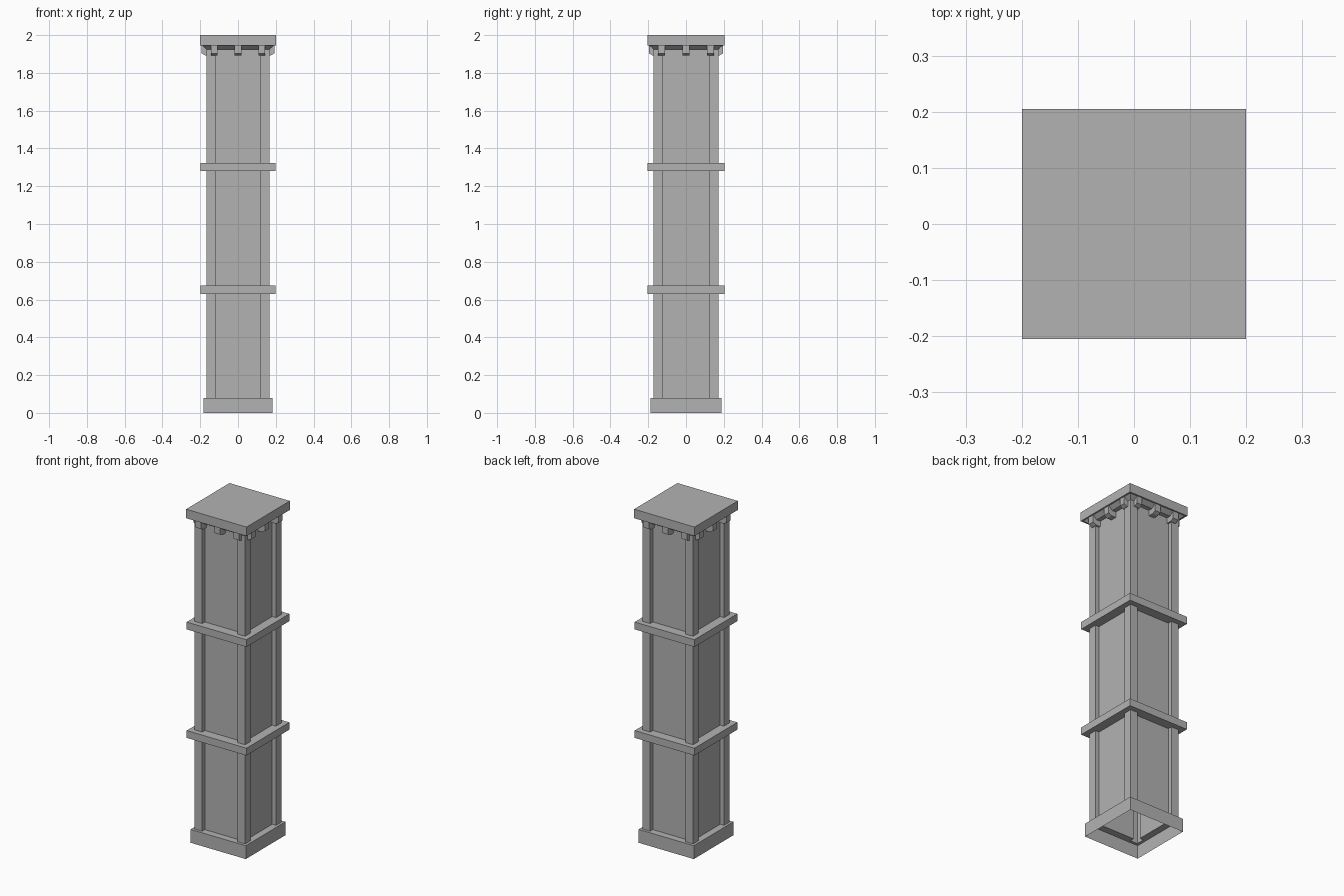
import bpy, bmesh
from math import pi
from mathutils import Matrix, Vector

cube = bpy.data.objects.get("Cube")
if cube:
    bpy.data.objects.remove(cube, do_unlink=True)

stone = bpy.data.materials.new("grey stone")
stone.use_nodes = True
GREY = (0.45, 0.45, 0.45, 1)
stone.diffuse_color = GREY
stone.node_tree.nodes["Principled BSDF"].inputs["Base Color"].default_value = GREY

POST, GAP, PANEL = 0.167, 0.118, 0.142   # post face, post inner edge, recessed panel
DEPTH = 1.025                            # slightly deeper than wide


def finish(bm, name):
    bmesh.ops.scale(bm, vec=(1, DEPTH, 1), verts=bm.verts)
    bmesh.ops.remove_doubles(bm, verts=bm.verts, dist=1e-5)
    bmesh.ops.recalc_face_normals(bm, faces=bm.faces)
    mesh = bpy.data.meshes.new(name)
    bm.to_mesh(mesh)
    bm.free()
    mesh.materials.append(stone)
    obj = bpy.data.objects.new(name, mesh)
    bpy.context.collection.objects.link(obj)
    return obj


def turned(points, quarter):
    rot = Matrix.Rotation(quarter * pi / 2, 3, 'Z')
    return [rot @ Vector(p) for p in points]


def four_sides(bm, points):
    for q in range(4):
        bm.faces.new([bm.verts.new(p) for p in turned(points, q)])


def skirt(bm, half_low, low, half_high, high):
    """Four walls running between two squares."""
    four_sides(bm, [(-half_low, -half_low, low), (half_low, -half_low, low),
                    (half_high, -half_high, high), (-half_high, -half_high, high)])


def ledge(bm, half, z):
    """Flat shelf from a square outline in to the shaft."""
    skirt(bm, half, z, POST, z)
    four_sides(bm, [(-GAP, -POST, z), (GAP, -POST, z), (GAP, -PANEL, z), (-GAP, -PANEL, z)])


# Hollow shaft: recessed panels between square corner posts
bm = bmesh.new()
corner = [(PANEL, GAP, 0), (POST, GAP, 0), (POST, POST, 0), (GAP, POST, 0), (GAP, PANEL, 0)]
outline = [p for q in range(4) for p in turned(corner, q)]
for i, a in enumerate(outline):
    b = outline[(i + 1) % len(outline)]
    bm.faces.new([bm.verts.new((p.x, p.y, z))
                  for p, z in ((a, 0.08), (b, 0.08), (b, 1.93), (a, 1.93))])
finish(bm, "shaft")

# Plinth, open underneath
bm = bmesh.new()
skirt(bm, 0.183, 0, 0.183, 0.08)
ledge(bm, 0.183, 0.08)
finish(bm, "plinth")

# Two bands around the shaft
for name, low in (("lower_band", 0.63), ("upper_band", 1.28)):
    bm = bmesh.new()
    skirt(bm, 0.198, low, 0.198, low + 0.044)
    ledge(bm, 0.198, low)
    ledge(bm, 0.198, low + 0.044)
    finish(bm, name)

# Flared moulding under the cap
bm = bmesh.new()
skirt(bm, POST, 1.925, 0.192, 1.947)
ledge(bm, POST, 1.925)
finish(bm, "cap_moulding")

# Cap slab
bm = bmesh.new()
bmesh.ops.create_cube(bm, size=1)
bmesh.ops.scale(bm, vec=(0.4, 0.4, 0.054), verts=bm.verts)
bmesh.ops.translate(bm, vec=(0, 0, 1.973), verts=bm.verts)
finish(bm, "cap")

# Three brackets on each side, with a sloped lower edge
bm = bmesh.new()
side = [(-0.14, 1.947), (-0.192, 1.947), (-0.192, 1.903), (-0.172, 1.892), (-0.14, 1.892)]
for q in range(4):
    for x in (-0.126, 0, 0.126):
        ends = [[bm.verts.new(p) for p in turned([(x + s, y, z) for y, z in side], q)]
                for s in (-0.018, 0.018)]
        bm.faces.new(ends[0])
        bm.faces.new(ends[1][::-1])
        for i in range(len(side)):
            j = (i + 1) % len(side)
            bm.faces.new([ends[0][i], ends[1][i], ends[1][j], ends[0][j]])
finish(bm, "brackets")
